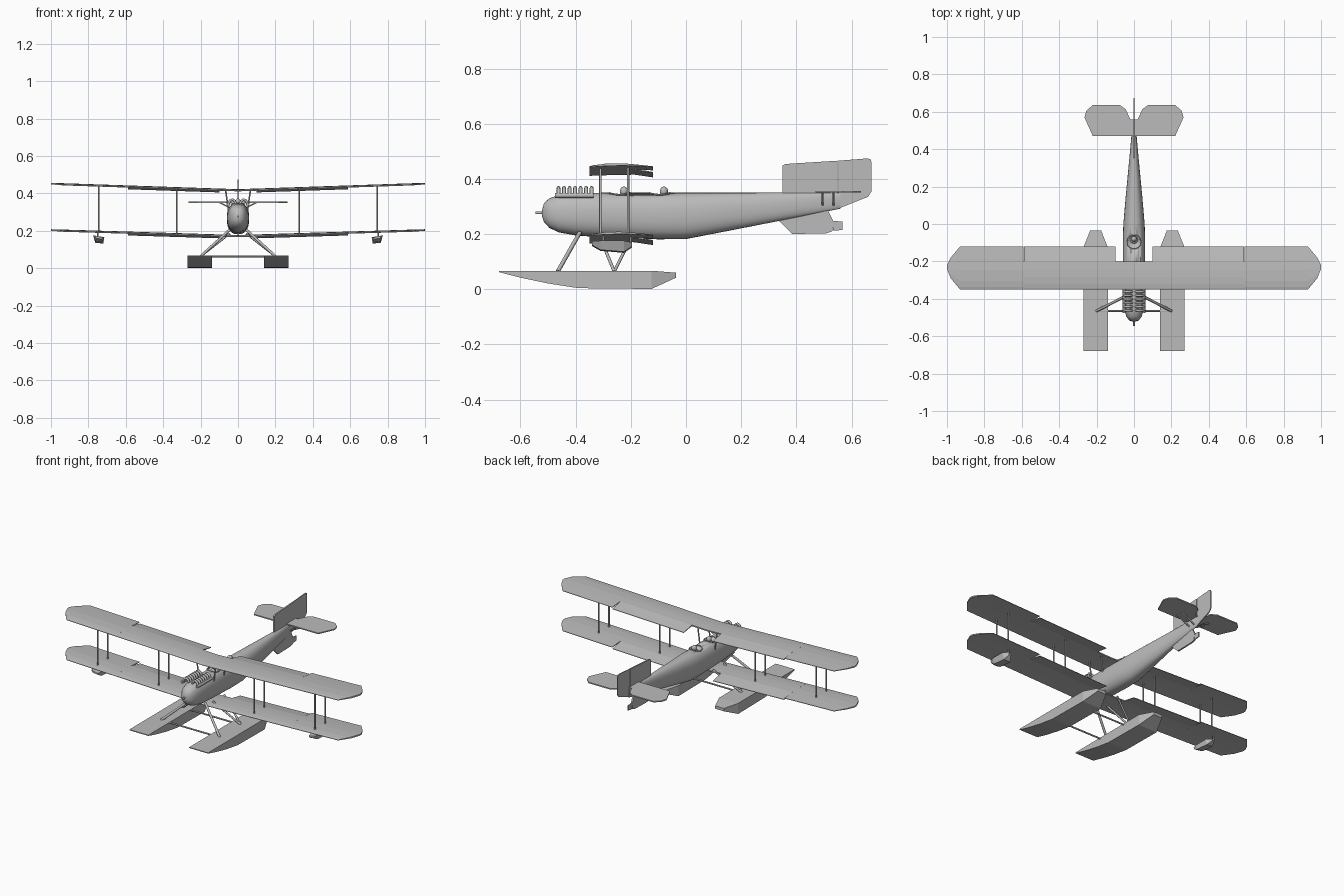
import bpy, bmesh, math
from mathutils import Vector

cube = bpy.data.objects.get("Cube")
if cube:
    bpy.data.objects.remove(cube)

grey = bpy.data.materials.new("plain_grey")
grey.use_nodes = True
grey.diffuse_color = (0.5, 0.5, 0.5, 1)
grey.node_tree.nodes["Principled BSDF"].inputs["Base Color"].default_value = (0.5, 0.5, 0.5, 1)


def finish(name, bm, smooth=False):
    bmesh.ops.recalc_face_normals(bm, faces=bm.faces)
    mesh = bpy.data.meshes.new(name)
    bm.to_mesh(mesh)
    bm.free()
    obj = bpy.data.objects.new(name, mesh)
    bpy.context.collection.objects.link(obj)
    mesh.materials.append(grey)
    if smooth:
        bpy.ops.object.select_all(action='DESELECT')
        bpy.context.view_layer.objects.active = obj
        obj.select_set(True)
        bpy.ops.object.shade_smooth_by_angle(angle=math.radians(40))
    return obj


def loft(name, rings, smooth=False):
    """Skin a row of closed rings and cap both ends."""
    bm = bmesh.new()
    rows = [[bm.verts.new(p) for p in ring] for ring in rings]
    n = len(rows[0])
    for a, b in zip(rows, rows[1:]):
        for i in range(n):
            j = (i + 1) % n
            bm.faces.new((a[i], a[j], b[j], b[i]))
    bm.faces.new(rows[0])
    bm.faces.new(rows[-1])
    return finish(name, bm, smooth)


def plate(name, outline, half):
    """Flat upright panel from a y-z outline."""
    return loft(name, [[(x, y, z) for y, z in outline] for x in (-half, half)])


def rod(name, points, r):
    curve = bpy.data.curves.new(name, 'CURVE')
    curve.dimensions = '3D'
    curve.bevel_depth = r
    curve.bevel_resolution = 2
    curve.use_fill_caps = True
    line = curve.splines.new('POLY')
    line.points.add(len(points) - 1)
    for p, co in zip(line.points, points):
        p.co = (*co, 1)
    curve.materials.append(grey)
    obj = bpy.data.objects.new(name, curve)
    bpy.context.collection.objects.link(obj)
    return obj


def ball(name, at, r, stretch=1):
    bm = bmesh.new()
    bmesh.ops.create_uvsphere(bm, u_segments=16, v_segments=10, radius=r)
    for v in bm.verts:
        v.co = Vector((v.co.x, v.co.y, v.co.z * stretch)) + Vector(at)
    return finish(name, bm, True)


# Fuselage: oval sections as (y, half width, bottom, top)
sections = [(-.522, .008, .265, .285), (-.515, .026, .243, .312), (-.495, .041, .222, .33),
            (-.46, .052, .206, .341), (-.40, .058, .195, .347), (-.30, .06, .188, .35),
            (-.10, .06, .181, .35), (0, .057, .182, .35), (.15, .044, .211, .35),
            (.35, .025, .25, .35), (.48, .013, .276, .35), (.56, .006, .292, .35)]


def oval(y, w, low, high):
    ring = []
    for i in range(28):
        a = math.tau * i / 28
        c, s = math.cos(a), math.sin(a)
        ring.append((w * math.copysign(abs(c) ** .85, c), y,
                     (low + high) / 2 + (high - low) / 2 * math.copysign(abs(s) ** .85, s)))
    return ring


fuselage = loft("fuselage", [oval(*s) for s in sections], True)

# Cockpit openings with padded rims and a crew member in each
for label, y in (("front", -.24), ("rear", -.095)):
    cutter = ball(label + "_cockpit_cutter", (0, y, .356), .04, .65)
    cutter.hide_render = True
    cutter.hide_set(True)
    cut = fuselage.modifiers.new(label + "_cockpit", 'BOOLEAN')
    cut.object = cutter
    cut.operation = 'DIFFERENCE'
    rim = [(.037 * math.cos(a), y + .037 * math.sin(a), .349 - 4.5 * (.037 * math.cos(a)) ** 2)
           for a in (math.tau * i / 20 for i in range(21))]
    rod(label + "_cockpit_rim", rim, .003)
    ball(label + "_crew_head", (0, y + .015, .355), .015, 1.15)
    ball(label + "_crew_shoulders", (0, y + .012, .332), .022, .6)

rod("propeller_shaft", [(0, -.545, .277), (0, -.50, .277)], .005)


# Wings: thin cambered panels with dihedral
def wing_ring(x, front, back, z, drop=0):
    fr = [0, .06, .2, .45, .7, 1]
    top, low = [], []
    for f in fr:
        y = front + (back - front) * f
        t = (y + .35) / .23
        base = z - drop * f
        top.append((x, y, base + .003 + .009 * math.sin(math.pi * min(1, max(0, t)) ** .7)))
        low.append((x, y, base + .003 * math.sin(math.pi * t)))
    return top + low[::-1]


tip = [(.59, -.35, -.12), (.93, -.35, -.12), (.98, -.29, -.18), (1, -.24, -.22)]
for label, root, rise in (("upper", .411, .034), ("lower", .166, .031)):
    loft(label + "_wing_main", [wing_ring(x, -.35, -.2, root + rise * abs(x))
                                for x in (-.59, 0, .59)], False)
    for side, s in (("left", 1), ("right", -1)):
        loft(f"{side}_{label}_wing_tip",
             [wing_ring(s * x, f, b, root + rise * x) for x, f, b in tip])
        loft(f"{side}_{label}_flap",
             [wing_ring(s * x, -.2, -.12, root + rise * x, .009) for x in (.1, .588)])

# Parts paired on both sides
for side, s in (("left", 1), ("right", -1)):
    # Wing struts and cabane struts
    for place, y in (("front", -.31), ("rear", -.21)):
        for pos, x in (("outer", .745), ("inner", .327)):
            rod(f"{side}_{place}_{pos}_strut",
                [(s * x, y, .17 + .031 * x), (s * x, y, .415 + .034 * x)], .0045)
        rod(f"{side}_{place}_cabane_strut", [(s * .05, y, .30), (s * .066, y, .417)], .004)
        rod(f"{side}_{place}_float_stub", [(s * .75, y + .01, .16), (s * .75, y + .01, .192)], .004)

    # Main floats: y, half width, bottom, top
    hull = [(-.678, .065, .062, .067), (-.6, .065, .042, .067), (-.5, .065, .021, .067),
            (-.39, .065, .004, .067), (-.125, .065, .001, .067), (-.036, .03, .042, .06)]
    loft(side + "_float", [[(s * .205 - w, y, a), (s * .205 + w, y, a),
                            (s * .205 + w, y, b), (s * .205 - w, y, b)] for y, w, a, b in hull])

    # Small wing tip floats
    small = [(-.34, .022, .16, .17), (-.31, .03, .143, .172),
             (-.225, .03, .136, .172), (-.195, .012, .156, .166)]
    loft(side + "_wing_float", [[(s * (.75 - w), y, a - .004), (s * (.745 + w * .6), y, a),
                                 (s * (.745 + w), y, b + .004), (s * (.745 - w), y, b - .006)]
                                for y, w, a, b in small])

    # Float struts
    foot = (s * .2, -.26, .064)
    rod(side + "_front_float_strut", [(s * .045, -.385, .205), (s * .2, -.465, .064)], .0075)
    rod(side + "_middle_float_strut", [(s * .045, -.31, .185), foot], .006)
    rod(side + "_rear_float_strut", [(s * .045, -.2, .185), foot], .006)

    # Engine exhaust stubs and collector
    for i in range(7):
        y = -.462 + .02 * i
        rod(f"{side}_exhaust_{i + 1}", [(s * .012, y, .345), (s * .018, y, .36), (s * .03, y, .367),
                                        (s * .043, y, .361), (s * .05, y, .345)], .007)
    rod(side + "_collector", [(s * .052, -.475, .34), (s * .052, -.335, .34)], .009)

    # Tailplane half and its braces
    outline = [(0, .47), (.22, .47), (.265, .57), (.255, .605), (.222, .635),
               (.075, .635), (.045, .615), (.02, .56), (0, .56)]
    loft(side + "_tailplane", [[(s * x, y, z) for x, y in outline] for z in (.35, .357)])
    for n, y in (("front", .495), ("rear", .535)):
        rod(f"{side}_{n}_tail_brace", [(s * .008, y, .306), (s * .1, y, .352)], .004)

# Bars between the floats
for label, y in (("front", -.465), ("rear", -.26)):
    rod(label + "_spreader_bar", [(-.2, y, .063), (.2, y, .063)], .005)

# Upright tail surfaces
plate("fin", [(.35, .34), (.35, .448), (.36, .454), (.55, .466), (.55, .30)], .004)
plate("rudder", [(.552, .292), (.552, .466), (.655, .474), (.668, .472), (.673, .46),
                 (.673, .355), (.66, .335)], .003)
plate("ventral_fin", [(.33, .25), (.34, .245), (.385, .2), (.51, .203), (.53, .21), (.535, .245),
                      (.515, .285), (.48, .28)], .005)
plate("water_rudder", [(.532, .212), (.568, .215), (.568, .245), (.532, .248)], .003)
